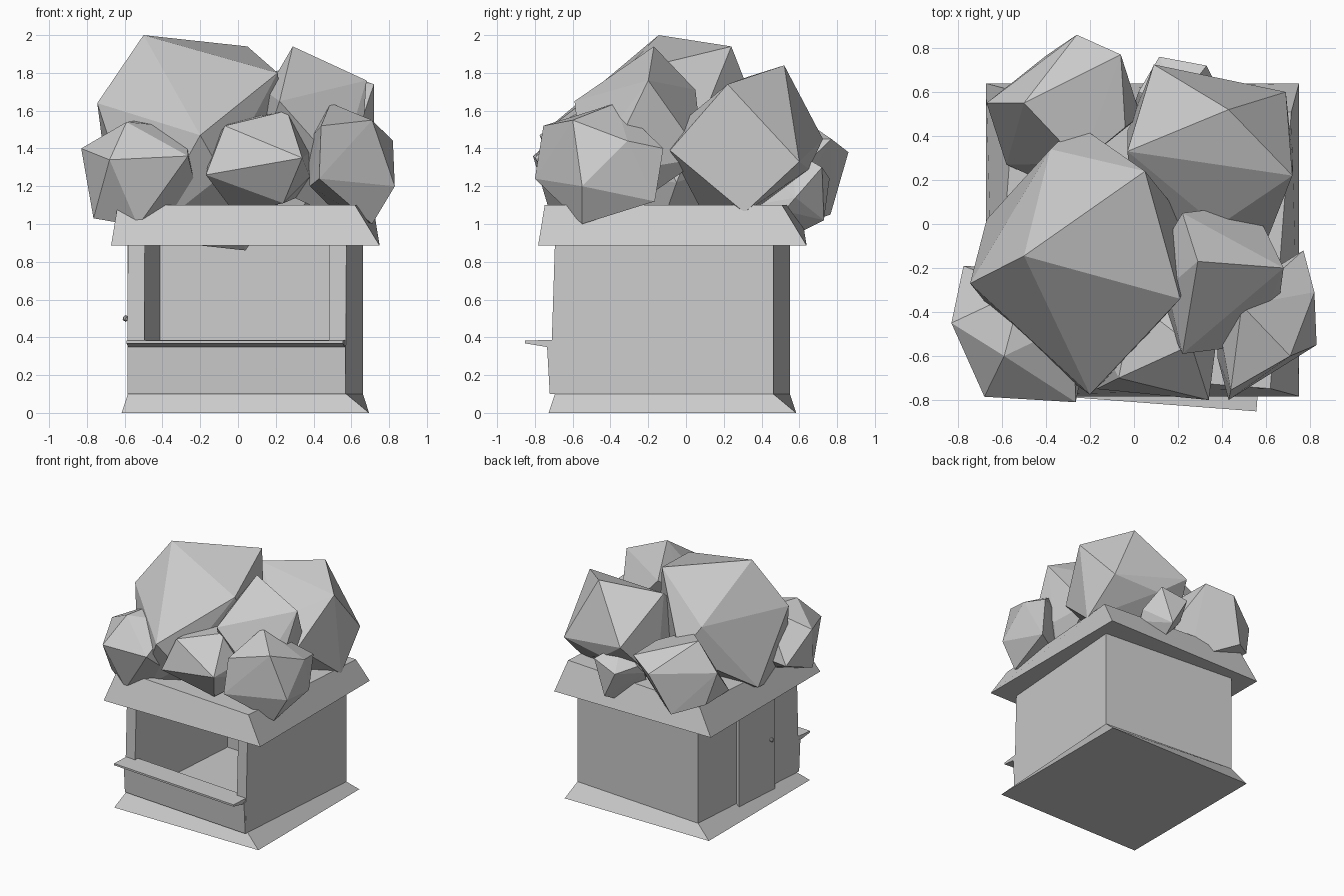
import bpy, bmesh, math
from mathutils import Vector, Matrix

if "Cube" in bpy.data.objects:
    bpy.data.objects.remove(bpy.data.objects["Cube"])

# The hut body sits slightly turned on its square base
TURN = (Matrix.Translation((0.039, -0.072, 0))
        @ Matrix.Rotation(math.radians(-4.35), 4, 'Z'))


def finish(name, bm):
    bmesh.ops.recalc_face_normals(bm, faces=bm.faces)
    me = bpy.data.meshes.new(name)
    bm.to_mesh(me)
    bm.free()
    ob = bpy.data.objects.new(name, me)
    bpy.context.collection.objects.link(ob)
    return ob


def loft(name, low, high):
    """Closed solid between two matching rings of points."""
    bm = bmesh.new()
    a = [bm.verts.new(p) for p in low]
    b = [bm.verts.new(p) for p in high]
    n = len(a)
    bm.faces.new(a)
    bm.faces.new(b)
    for i in range(n):
        j = (i + 1) % n
        bm.faces.new((a[i], a[j], b[j], b[i]))
    return finish(name, bm)


def square(h, z, turned):
    pts = [Vector((sx * h, sy * h, z)) for sx, sy in ((-1, -1), (1, -1), (1, 1), (-1, 1))]
    m = TURN if turned else Matrix.Translation(TURN.translation)
    return [m @ p for p in pts]


def turned(pts):
    return [TURN @ Vector(p) for p in pts]


def sweep(name, profile, x0, x1):
    """Profile in y, z carried across the hut's width."""
    loft(name, turned([(x0, y, z) for y, z in profile]),
         turned([(x1, y, z) for y, z in profile]))


def clump(name, centre, *corners):
    """Faceted clump: half its corners given, the rest mirrored through the centre."""
    c = Vector(centre)
    bm = bmesh.new()
    for p in corners:
        bm.verts.new(p)
        bm.verts.new(2 * c - Vector(p))
    bmesh.ops.convex_hull(bm, input=bm.verts[:])
    bmesh.ops.delete(bm, geom=[v for v in bm.verts if not v.link_faces], context='VERTS')
    return finish(name, bm)


# Flared base and roof: square outer edge, turned inner edge
loft("base_skirt", square(0.655, 0, False), square(0.58, 0.1, True))
loft("roof", square(0.711, 0.885, False), square(0.63, 1.10, True))

# Three walls as one U-shaped plan, front ends leaning slightly outward
h, t = 0.58, 0.49


def plan(front, z):
    return turned([(-h, front, z), (-t, front, z), (-t, t, z), (t, t, z),
                   (t, front, z), (h, front, z), (h, h, z), (-h, h, z)])


loft("walls", plan(-0.605, 0.1), plan(-h, 0.885))

# Low front wall and serving counter
sweep("front_wall", [(-0.607, 0.1), (-0.622, 0.36), (-0.56, 0.36), (-0.56, 0.1)], -0.579, 0.579)
sweep("counter", [(-0.738, 0.368), (-0.738, 0.383), (-0.56, 0.387), (-0.56, 0.35), (-0.63, 0.35)],
      -0.575, 0.575)

# Side door with a small knob
sweep("door", [(-0.29, 0.07), (0.13, 0.07), (0.13, 0.885), (-0.29, 0.885)], -0.605, -0.57)
bm = bmesh.new()
bmesh.ops.create_icosphere(bm, subdivisions=1, radius=0.018)
bm.transform(TURN @ Matrix.Translation((-0.617, -0.24, 0.5)))
finish("door_knob", bm)

# Large leafy clumps heaped on the roof
clump("leaf_main", (-0.23, -0.16, 1.43),
      (-0.5, -0.145, 2.0), (0.05, 0.24, 1.94), (-0.745, -0.27, 1.64),
      (-0.2, -0.775, 1.47), (0.21, -0.34, 1.80), (-0.38, 0.34, 1.6))
clump("leaf_back_right", (0.345, 0.32, 1.42),
      (0.43, 0.52, 1.84), (0.72, 0.22, 1.74), (0.69, 0.60, 1.33),
      (0.09, 0.725, 1.45), (-0.03, 0.33, 1.78), (0.38, -0.01, 1.55))
clump("leaf_upper_right", (0.38, -0.25, 1.5),
      (0.29, -0.17, 1.94), (0.68, -0.2, 1.76), (0.22, -0.59, 1.65),
      (0.22, 0.05, 1.71), (0.15, -0.29, 1.7), (0.66, -0.35, 1.45))

# Smaller clumps around the rim
clump("leaf_front_right", (0.6, -0.46, 1.32),
      (0.83, -0.55, 1.2), (0.43, -0.8, 1.24), (0.49, -0.37, 1.64),
      (0.71, -0.6, 1.55), (0.82, -0.31, 1.44), (0.76, -0.165, 1.12))
clump("leaf_front_middle", (0.12, -0.5, 1.33),
      (0.26, -0.55, 1.6), (-0.07, -0.7, 1.52), (0.34, -0.8, 1.35),
      (0.24, -0.65, 1.11), (-0.17, -0.75, 1.26), (0.38, -0.45, 1.25))
clump("leaf_front_left", (-0.52, -0.5, 1.27),
      (-0.68, -0.785, 1.34), (-0.265, -0.81, 1.36), (-0.59, -0.6, 1.54),
      (-0.83, -0.45, 1.4), (-0.53, -0.7, 0.99), (-0.765, -0.55, 1.03))
clump("leaf_back_left", (-0.32, 0.52, 1.28),
      (-0.26, 0.86, 1.38), (-0.5, 0.55, 1.6), (-0.67, 0.55, 1.38),
      (-0.06, 0.77, 1.45), (-0.4, 0.765, 1.05), (-0.6, 0.6, 1.12))
clump("leaf_back_small", (0.2, 0.56, 1.17),
      (0.115, 0.76, 1.24), (0.33, 0.72, 1.3), (0.2, 0.55, 1.4),
      (0.23, 0.73, 1.02), (0.4, 0.58, 1.14), (0.02, 0.6, 1.27))
